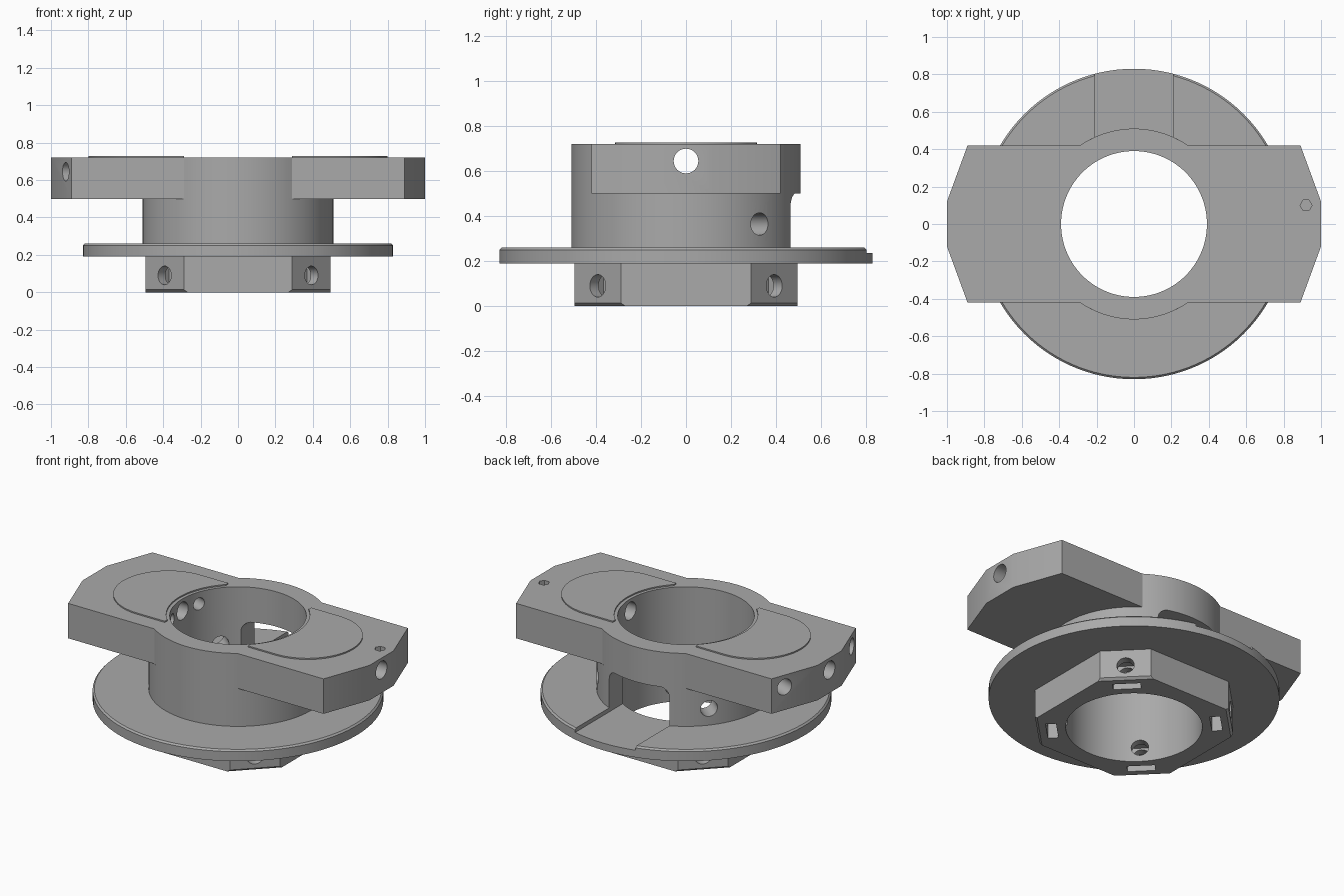
import bpy, bmesh
from math import pi, cos, sin, radians, asin
from mathutils import Matrix

cube = bpy.data.objects.get("Cube")
if cube:
    bpy.data.objects.remove(cube, do_unlink=True)

grey = bpy.data.materials.new("plain grey")
grey.use_nodes = True
colour = (0.4, 0.4, 0.4, 1)
grey.diffuse_color = colour
grey.node_tree.nodes["Principled BSDF"].inputs["Base Color"].default_value = colour


def arc(r, a0, a1, n, cx=0):
    return [(cx + r * cos(a0 + (a1 - a0) * i / n), r * sin(a0 + (a1 - a0) * i / n))
            for i in range(n + 1)]


def circle(r, n=120):
    return arc(r, 0, 2 * pi, n)[:-1]


def loft(name, layers, matrix=None):
    """Solid through a stack of matching outlines, each (points, height)."""
    bm = bmesh.new()
    rings = [[bm.verts.new((x, y, z)) for x, y in pts] for pts, z in layers]
    for low, high in zip(rings, rings[1:]):
        for i in range(len(low)):
            bm.faces.new((low[i - 1], low[i], high[i], high[i - 1]))
    bm.faces.new(rings[0])
    bm.faces.new(rings[-1])
    if matrix:
        bm.transform(matrix)
    bmesh.ops.recalc_face_normals(bm, faces=bm.faces)
    mesh = bpy.data.meshes.new(name)
    bm.to_mesh(mesh)
    bm.free()
    mesh.materials.append(grey)
    ob = bpy.data.objects.new(name, mesh)
    bpy.context.collection.objects.link(ob)
    return ob


def prism(name, pts, z0, z1, matrix=None):
    return loft(name, [(pts, z0), (pts, z1)], matrix)


def radial_hole(angle, z, r, start, end):
    turn = Matrix.Rotation(radians(angle), 4, "Z") @ Matrix.Rotation(pi / 2, 4, "Y")
    return prism("hole_cutter", circle(r, 32), start, end, Matrix.Translation((0, 0, z)) @ turn)


def cut(ob, cutters):
    bpy.context.view_layer.objects.active = ob
    for cutter in cutters:
        mod = ob.modifiers.new("cut", "BOOLEAN")
        mod.operation = "DIFFERENCE"
        mod.solver = "EXACT"
        mod.object = cutter
        bpy.ops.object.modifier_apply(modifier=mod.name)


def octagon(half, flat):
    quarter = [(half, -flat), (half, flat)]
    pts = []
    for k in range(4):
        c, s = (1, 0, -1, 0)[k], (0, 1, 0, -1)[k]
        pts += [(c * x - s * y, s * x + c * y) for x, y in quarter]
    return pts


# Shared cutters: bore and the rear window with rounded top corners
bore = prism("bore_cutter", circle(0.39), -1, 2)
w, top, low, r = 0.21, 0.501, 0.235, 0.06
window_pts = [(w, low)]
window_pts += [(w - r + x, top - r + y) for x, y in arc(r, 0, pi / 2, 8)]
window_pts += [(r - w + x, top - r + y) for x, y in arc(r, pi / 2, pi, 8)]
window_pts += [(-w, low)]
window = prism("window_cutter", window_pts, -1, 0, Matrix.Rotation(pi / 2, 4, "X"))

# Octagonal foot, chamfered under its corners, with screw holes and nut slots
foot = loft("octagonal_foot", [(octagon(0.495, 0.27), 0), (octagon(0.495, 0.29), 0.014),
                               (octagon(0.495, 0.29), 0.19)])
foot_cuts = [bore]
slot = [(0.44, -0.08), (0.5, -0.08), (0.5, 0.08), (0.44, 0.08)]
for a in (45, 135, 225, 315):
    foot_cuts.append(radial_hole(a, 0.09, 0.05, 0.3, 0.7))
    foot_cuts.append(prism("slot_cutter", slot, -0.1, 0.15, Matrix.Rotation(radians(a), 4, "Z")))
cut(foot, foot_cuts)

# Round flange with a softened rim and a rear groove
flange = loft("round_flange", [(circle(0.83), 0.19), (circle(0.83), 0.25), (circle(0.82), 0.26)])
cut(flange, [bore, window])

# Sleeve with the rear window and two angled holes
sleeve = prism("sleeve", circle(0.51), 0.26, 0.5)
sleeve_holes = [radial_hole(a, 0.365, 0.05, 0.2, 0.8) for a in (40, 140)]
cut(sleeve, [bore, window] + sleeve_holes)

# Arm plate bulging around the sleeve
a = asin(0.42 / 0.51)
half = [(1, -0.12), (1, 0.12), (0.89, 0.42)] + arc(0.51, a, pi - a, 24) + [(-0.89, 0.42)]
other = [(-x, -y) for x, y in half]
arms = prism("arm_plate", half + other, 0.5, 0.72)
arm_holes = [radial_hole(0, 0.645, 0.055, 0.2, 1.2), radial_hole(180, 0.645, 0.055, 0.2, 1.2)]
for a in (160, 200):
    arm_holes.append(radial_hole(a, 0.645, 0.038, 0.2, 0.8))
    arm_holes.append(radial_hole(a, 0.645, 0.05, 0.7, 1.2))
pin = prism("pin_cutter", circle(0.032, 6), 0.6, 0.8, Matrix.Translation((0.92, 0.1, 0)))
cut(arms, [bore] + arm_holes + [pin])

# Thin raised pads on both arms
a = asin(0.29 / 0.41)
pad = arc(0.315, -pi / 2, pi / 2, 40, 0.485) + [(0.29, 0.315)] + arc(0.41, a, -a, 30) + [(0.29, -0.315)]
pads = [prism(side + "_pad", pad, 0.715, 0.728, Matrix.Rotation(turn, 4, "Z"))
        for side, turn in (("left", 0), ("right", pi))]

# Remove cutters, then smooth the round surfaces
for ob in list(bpy.data.objects):
    if ob.name.split(".")[0].endswith("_cutter"):
        bpy.data.objects.remove(ob, do_unlink=True)
bpy.ops.object.select_all(action="DESELECT")
for ob in [foot, flange, sleeve, arms] + pads:
    ob.select_set(True)
bpy.context.view_layer.objects.active = arms
bpy.ops.object.shade_smooth_by_angle(angle=radians(25))
